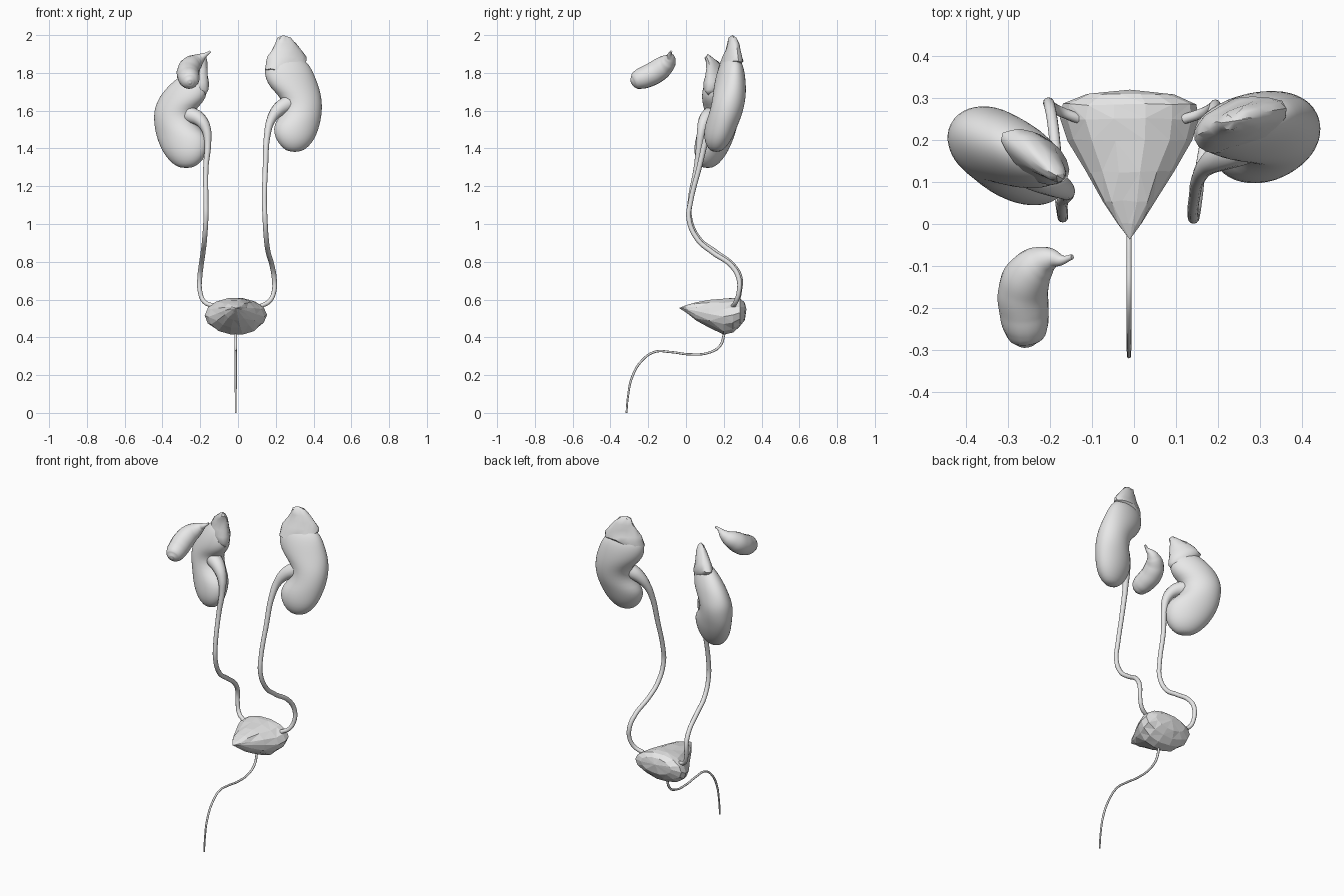
import bpy, bmesh, math, random
from mathutils import Vector

random.seed(3)
grey = bpy.data.materials.new("light grey")
grey.diffuse_color = (0.8, 0.8, 0.8, 1)


def finish(obj, angle):
    obj.data.materials.clear()
    obj.data.materials.append(grey)
    bpy.ops.object.select_all(action='DESELECT')
    obj.select_set(True)
    bpy.context.view_layer.objects.active = obj
    if angle:
        bpy.ops.object.shade_smooth_by_angle(angle=math.radians(angle))


def loft(name, rings, sides, angle=0, subdiv=0, jitter=0.0, triangulate=False):
    """Skin elliptical rings given as (centre, half axis u, half axis v)."""
    bm = bmesh.new()
    loops = []
    for c, u, v in rings:
        loop = []
        for i in range(sides):
            t = math.tau * i / sides
            p = c + u * math.cos(t) + v * math.sin(t)
            if u.length > 0:
                p += Vector([random.uniform(-jitter, jitter) for _ in range(3)])
            loop.append(bm.verts.new(p))
        loops.append(loop)
    for a, b in zip(loops, loops[1:]):
        for i in range(sides):
            j = (i + 1) % sides
            bm.faces.new((a[i], a[j], b[j], b[i]))
    bmesh.ops.remove_doubles(bm, verts=bm.verts, dist=1e-5)
    if triangulate:
        bmesh.ops.triangulate(bm, faces=bm.faces)
    bmesh.ops.recalc_face_normals(bm, faces=bm.faces)
    me = bpy.data.meshes.new(name)
    bm.to_mesh(me)
    bm.free()
    obj = bpy.data.objects.new(name, me)
    bpy.context.collection.objects.link(obj)
    finish(obj, angle)
    if subdiv:
        m = obj.modifiers.new("smooth", 'SUBSURF')
        m.levels = m.render_levels = subdiv


def organ(name, levels, axis, **kw):
    """Levels are (z, x inner, x outer, y centre, half thickness)."""
    u = Vector((math.cos(axis), math.sin(axis), 0))
    v = Vector((-u.y, u.x, 0))
    rings = []
    for z, x0, x1, y, t in levels:
        half = abs(x1 - x0) / 2
        mid = (x0 + x1) / 2
        kw_mid = kw.get("mid", mid)
        # slide along the organ's plane so the notch stays in it
        yc = y + (mid - kw_mid) * math.tan(axis)
        w = max(half ** 2 - (t * u.y) ** 2, 0) ** 0.5 / u.x
        rings.append((Vector((mid, yc, z)), u * w, v * t))
    kw.pop("mid", None)
    loft(name, rings, **kw)


def tube(name, pts, res=4):
    """Smooth tapered tube through (x, y, z, radius) points."""
    cu = bpy.data.curves.new(name, 'CURVE')
    cu.dimensions = '3D'
    cu.bevel_depth = 1
    cu.bevel_resolution = res
    cu.resolution_u = 8
    cu.use_fill_caps = True
    sp = cu.splines.new('BEZIER')
    sp.radius_interpolation = 'CARDINAL'
    sp.bezier_points.add(len(pts) - 1)
    for bp, (x, y, z, r) in zip(sp.bezier_points, pts):
        bp.co = (x, y, z)
        bp.radius = r
        bp.handle_left_type = bp.handle_right_type = 'AUTO'
    obj = bpy.data.objects.new(name, cu)
    bpy.context.collection.objects.link(obj)
    finish(obj, 0)
    bpy.ops.object.convert(target='MESH')
    finish(bpy.context.object, 50)


# Kidneys: bean-shaped lofts notched on the inner side
organ("kidney_high", [
    (1.38, .30, .30, .16, 0), (1.388, .25, .35, .16, .035), (1.43, .21, .395, .165, .065),
    (1.48, .187, .42, .175, .08), (1.53, .19, .435, .187, .086), (1.57, .222, .443, .198, .088),
    (1.62, .24, .447, .21, .088), (1.67, .225, .443, .221, .087), (1.72, .17, .432, .232, .084),
    (1.77, .143, .413, .24, .077), (1.82, .138, .392, .246, .066), (1.86, .155, .365, .25, .05),
    (1.89, .19, .31, .25, .025), (1.895, .25, .25, .25, 0)],
    axis=.22, mid=.30, sides=20, angle=60, subdiv=1)
organ("kidney_low", [
    (1.295, -.275, -.275, .125, 0), (1.302, -.225, -.325, .125, .035), (1.34, -.182, -.37, .132, .065),
    (1.39, -.16, -.405, .14, .08), (1.44, -.156, -.425, .15, .087), (1.48, -.168, -.437, .156, .088),
    (1.52, -.215, -.444, .161, .088), (1.57, -.238, -.447, .166, .088), (1.61, -.22, -.443, .17, .086),
    (1.65, -.178, -.428, .174, .082), (1.69, -.163, -.405, .178, .075), (1.73, -.163, -.37, .181, .063),
    (1.77, -.18, -.325, .183, .045), (1.795, -.21, -.28, .183, .022), (1.80, -.245, -.245, .183, 0)],
    axis=-.47, mid=-.295, sides=20, angle=60, subdiv=1)

# Adrenal glands: lumpy caps on the kidneys
organ("adrenal_gland_high", [
    (1.80, .19, .19, .225, 0), (1.82, .14, .27, .235, .05), (1.86, .148, .365, .244, .055),
    (1.885, .155, .365, .245, .044), (1.92, .18, .335, .247, .036), (1.955, .198, .308, .25, .029),
    (1.985, .207, .28, .25, .018), (2.0, .24, .24, .25, 0)],
    axis=.28, mid=.255, sides=16, angle=40, jitter=.003)
organ("adrenal_gland_low", [
    (1.68, -.175, -.175, .16, 0), (1.71, -.155, -.25, .16, .04), (1.75, -.155, -.30, .162, .05),
    (1.785, -.16, -.315, .164, .045), (1.82, -.163, -.29, .163, .036), (1.855, -.165, -.25, .158, .027),
    (1.88, -.165, -.215, .152, .016), (1.9, -.185, -.185, .15, 0)],
    axis=-.6, mid=-.235, sides=16, angle=40, jitter=.003)

# Ureters: funnel at the kidney notch narrowing to a long duct
tube("ureter_high", [
    (.27, .19, 1.64, .045), (.215, .165, 1.605, .037), (.175, .14, 1.55, .024), (.155, .112, 1.47, .017),
    (.145, .07, 1.3, .014), (.14, .025, 1.12, .013), (.143, .015, 1.03, .013), (.15, .06, .92, .013),
    (.16, .14, .85, .013), (.18, .24, .78, .013), (.192, .28, .71, .013), (.19, .28, .64, .012),
    (.165, .265, .59, .012), (.12, .25, .565, .012)])
tube("ureter_low", [
    (-.26, .135, 1.58, .045), (-.205, .105, 1.555, .037), (-.17, .085, 1.505, .026), (-.16, .073, 1.43, .018),
    (-.17, .055, 1.3, .014), (-.17, .022, 1.12, .013), (-.17, .02, 1.03, .013), (-.177, .07, .92, .013),
    (-.185, .16, .85, .013), (-.195, .25, .78, .013), (-.202, .285, .72, .013), (-.202, .285, .65, .012),
    (-.18, .27, .59, .012), (-.13, .25, .565, .012)])

# Bladder: faceted shield shape pointing forward
loft("bladder", [
    (Vector((-.01, y, (lo + hi) / 2)), Vector((w, 0, 0)), Vector((0, 0, (hi - lo) / 2)))
    for y, w, lo, hi in [
        (-.037, 0, .555, .555), (0, .026, .53, .572), (.055, .065, .49, .587), (.125, .108, .447, .598),
        (.2, .148, .414, .606), (.25, .165, .424, .61), (.285, .158, .455, .607), (.31, .105, .49, .588),
        (.32, 0, .55, .55)]],
    sides=14, jitter=.003, triangulate=True)

# Urethra: thin curved duct down to the ground
tube("urethra", [
    (-.012, .205, .43, .007), (-.012, .18, .355, .007), (-.012, .125, .32, .006), (-.012, .02, .31, .006),
    (-.012, -.08, .322, .006), (-.012, -.165, .323, .006), (-.012, -.235, .275, .006),
    (-.012, -.285, .19, .006), (-.012, -.308, .08, .005), (-.012, -.315, 0, .005)], res=2)

# Gallbladder: pear-shaped sac with a hooked neck
tube("gallbladder", [
    (-.253, -.29, 1.745, .003), (-.254, -.286, 1.747, .02), (-.256, -.272, 1.753, .041),
    (-.258, -.245, 1.766, .054), (-.262, -.205, 1.782, .059), (-.264, -.16, 1.805, .06),
    (-.25, -.12, 1.835, .055), (-.222, -.092, 1.86, .041), (-.196, -.083, 1.88, .025),
    (-.172, -.086, 1.896, .012), (-.147, -.078, 1.913, .006)], res=6)
